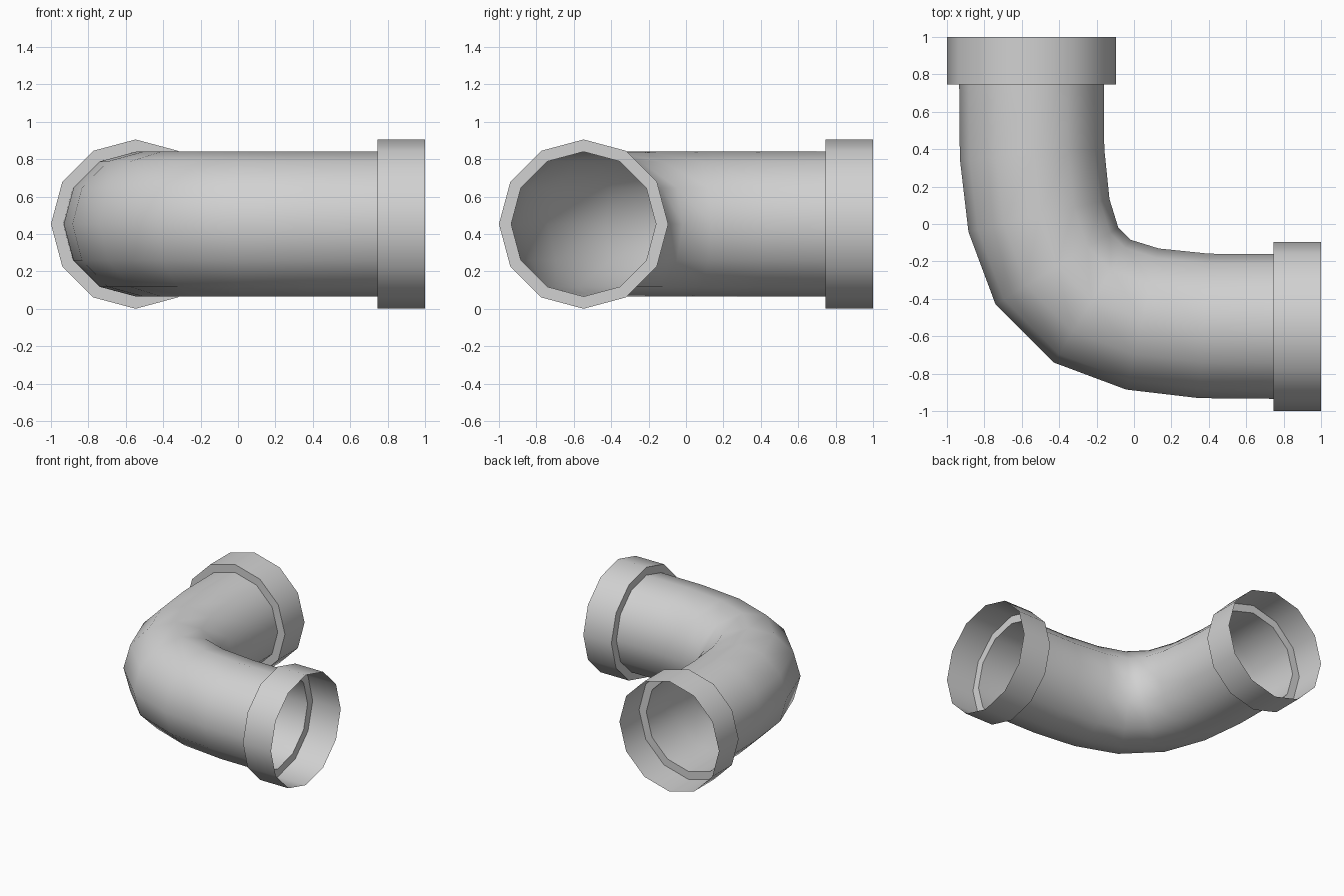
import bpy
import math
from mathutils import Vector

cube = bpy.data.objects.get("Cube")
if cube:
    bpy.data.objects.remove(cube, do_unlink=True)

SIDES = 12
PIPE_R = 0.387
SOCKET_R = 0.4525
AXIS = -0.5475       # offset of both straight arms from the centre
STEP = 0.745         # where the sockets begin
UP = Vector((0, 0, 1))

grey = bpy.data.materials.new("light grey")
grey.use_nodes = True
grey.diffuse_color = (0.64, 0.64, 0.64, 1)
grey.node_tree.nodes["Principled BSDF"].inputs["Base Color"].default_value = grey.diffuse_color


def sweep(name, rings):
    """Open tube through rings given as (x, y, heading in degrees, radius)."""
    verts, faces = [], []
    for x, y, heading, radius in rings:
        h = math.radians(heading)
        side = UP.cross(Vector((math.cos(h), math.sin(h), 0)))
        centre = Vector((x, y, SOCKET_R))
        for j in range(SIDES):
            a = math.tau * j / SIDES
            verts.append(centre + radius * (math.cos(a) * side + math.sin(a) * UP))
    for i in range(len(rings) - 1):
        for j in range(SIDES):
            k = (j + 1) % SIDES
            p, q = i * SIDES, (i + 1) * SIDES
            faces.append((p + j, p + k, q + k, q + j))
    mesh = bpy.data.meshes.new(name)
    mesh.from_pydata(verts, [], faces)
    mesh.materials.append(grey)
    obj = bpy.data.objects.new(name, mesh)
    bpy.context.collection.objects.link(obj)
    bpy.ops.object.select_all(action='DESELECT')
    obj.select_set(True)
    bpy.context.view_layer.objects.active = obj
    bpy.ops.object.shade_smooth_by_angle(angle=math.radians(42))
    return obj


# Elbow: half of the path, then its reflection across the diagonal
half = [(AXIS, STEP, -90, PIPE_R),
        (-0.545, 0.375, -86, PIPE_R),
        (-0.508, 0.045, -77, PIPE_R),
        (-0.412, -0.225, -58, PIPE_R)]
other = [(y, x, -90 - heading, r) for x, y, heading, r in reversed(half)]
sweep("pipe_bend", half + other)

# Sockets: a flat step outward, then a thin open sleeve
for name, heading in (("left_socket", 0), ("back_socket", 90)):
    profile = [(STEP, PIPE_R), (STEP, SOCKET_R), (1.0, SOCKET_R)]
    sweep(name, [(d, AXIS, heading, r) if heading == 0 else (AXIS, d, heading, r)
                 for d, r in profile])
